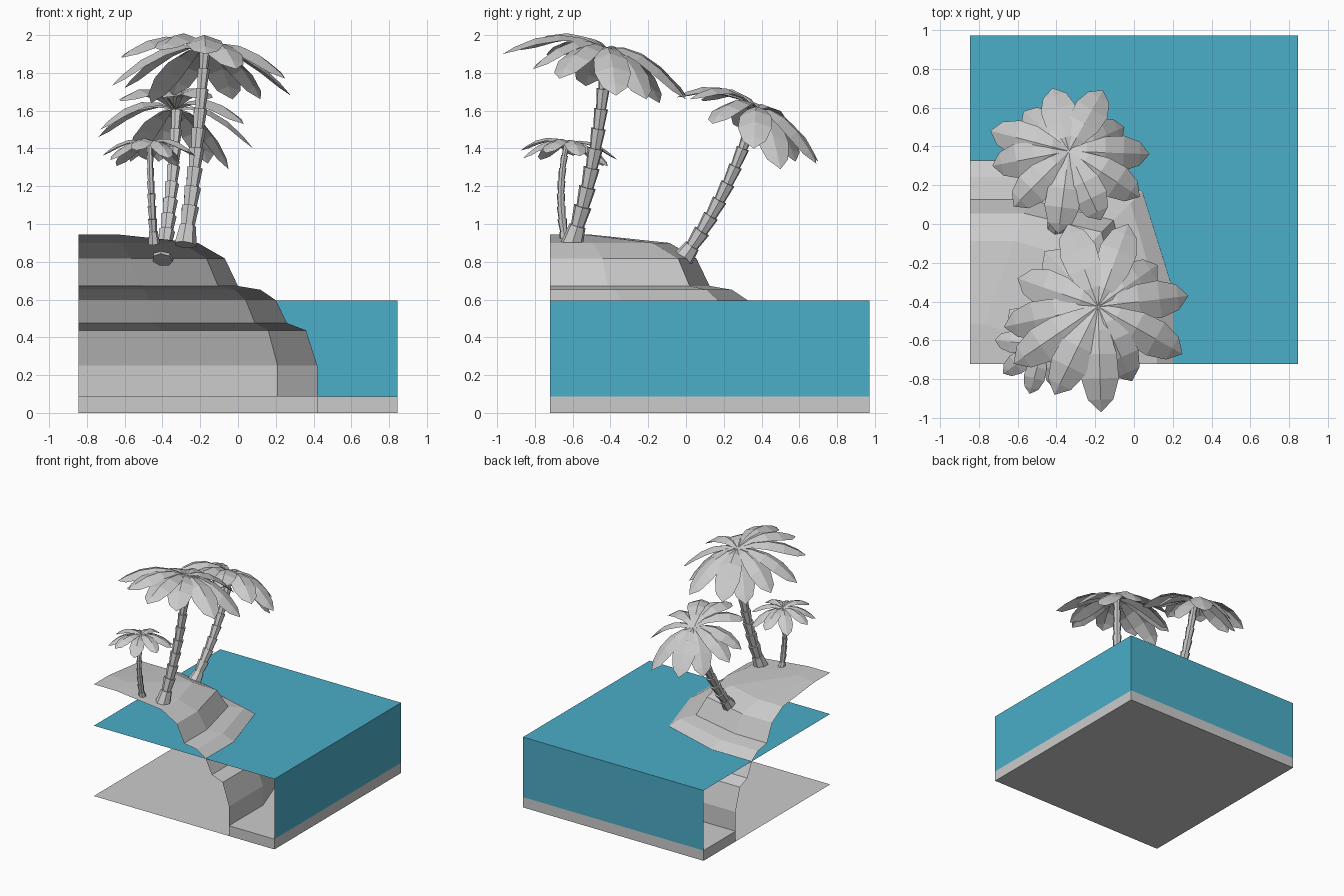
import bpy, math
from mathutils import Vector

if "Cube" in bpy.data.objects:
    bpy.data.objects.remove(bpy.data.objects["Cube"])

X0, Y0, X1, Y1 = -0.845, -0.72, 0.845, 0.972
WATER, BED = 0.595, 0.087


def make(name, verts, faces):
    me = bpy.data.meshes.new(name)
    me.from_pydata([tuple(v) for v in verts], [], faces)
    me.update()
    ob = bpy.data.objects.new(name, me)
    bpy.context.collection.objects.link(ob)
    return ob


# Island shell: rounded quarter contours around the front-left corner,
# open on the front and left cut sides. Each level: (reach, height, corner ratio)
levels = [(1.265, BED, .834), (1.265, .25, .834), (1.205, .437, .834), (1.105, .475, .846),
          (1.045, .597, .848), (.963, .652, .86), (.845, .672, .875), (.775, .818, .875),
          (.632, .9, .86), (.205, .945, .84)]
verts, faces = [], []
for r, z, k in levels:
    m, c = r * .36, r * k
    for a, b in ((r, 0), (r, m), (c, c), (m, r), (0, r)):
        verts.append((X0 + a, Y0 + b, z))
for i in range(len(levels) - 1):
    for j in range(4):
        p = i * 5 + j
        faces.append((p, p + 1, p + 6, p + 5))
n = len(verts)
verts.append((X0, Y0, levels[-1][1]))
faces.append((n - 5, n - 4, n - 3, n - 2, n - 1, n))
make("island", verts, faces)

# Seabed slab: floor around the island, low side walls and full underside
ring = verts[:5]
r0 = levels[0][0]
sv = list(ring) + [(X1, Y0, BED), (X1, Y1, BED), (X0, Y1, BED),
                   (X0, Y0, 0), (X1, Y0, 0), (X1, Y1, 0), (X0, Y1, 0),
                   (X0 + r0, Y0, 0), (X0, Y0 + r0, 0)]
make("seabed", sv, [(0, 5, 6, 7, 4, 3, 2, 1), (12, 9, 5, 0), (9, 10, 6, 5),
                    (10, 11, 7, 6), (11, 13, 4, 7), (8, 13, 11, 10, 9, 12)])

# Water: surface plus the right and back walls
water = make("water", [(X0, Y0, WATER), (X1, Y0, WATER), (X1, Y1, WATER), (X0, Y1, WATER),
                       (X1, Y0, BED), (X1, Y1, BED), (X0, Y1, BED)],
             [(0, 1, 2, 3), (4, 5, 2, 1), (5, 6, 3, 2)])
mat = bpy.data.materials.new("water_blue")
mat.diffuse_color = (0.07, 0.42, 0.58, 1)
mat.use_nodes = True
mat.node_tree.nodes["Principled BSDF"].inputs["Base Color"].default_value = mat.diffuse_color
water.data.materials.append(mat)


def bezier(a, b, c, t):
    return a * (1 - t) ** 2 + b * 2 * t * (1 - t) + c * t * t


def trunk(name, base, mid, top, r_base, r_top, segs, sides=7):
    """Stacked frustums that widen upward, following a curve through mid."""
    a, m, c = Vector(base), Vector(mid), Vector(top)
    b = m * 2 - (a + c) / 2
    vs, fs = [], []
    for i in range(segs):
        t0, t1 = i / segs, (i + 1) / segs
        p0, p1 = bezier(a, b, c, t0), bezier(a, b, c, t1)
        rot = Vector((0, 0, 1)).rotation_difference(p1 - p0)
        r = r_base + (r_top - r_base) * t0
        lo, hi = (r * 1.35, r) if i == 0 else (r * .85, r * 1.12)
        s = len(vs)
        for p, rad in ((p0, lo), (p1, hi)):
            for j in range(sides):
                w = 2 * math.pi * j / sides
                vs.append(p + rot @ Vector((rad * math.cos(w), rad * math.sin(w), 0)))
        for j in range(sides):
            k = (j + 1) % sides
            fs.append((s + j, s + k, s + sides + k, s + sides + j))
        fs.append(tuple(s + sides - 1 - j for j in range(sides)))
        fs.append(tuple(s + sides + j for j in range(sides)))
    make(name, vs, fs)


def crown(name, centre, tips, width, arch):
    """Arched, ridge-folded leaves running from the centre to each tip."""
    c = Vector(centre)
    stations = [(0, .12), (.22, .55), (.45, .92), (.68, 1), (.88, .68)]
    vs, fs = [], []
    for tip in tips:
        t = Vector(tip)
        ctrl = (c + t) / 2 + Vector((0, 0, arch))
        d = t - c
        side = Vector((-d.y, d.x, 0)).normalized()
        s = len(vs)
        for u, w in stations:
            p = bezier(c, ctrl, t, u)
            drop = Vector((0, 0, -.35 * w * width))
            vs += [p - side * w * width + drop, p, p + side * w * width + drop]
        vs.append(t)
        for i in range(len(stations) - 1):
            q = s + i * 3
            fs += [(q, q + 3, q + 4, q + 1), (q + 1, q + 4, q + 5, q + 2)]
        q, e = s + 12, s + 15
        fs += [(q, e, q + 1), (q + 1, e, q + 2)]
    make(name, vs, fs)


# Tall palm
trunk("tall_palm_trunk", (-.28, -.605, .89), (-.22, -.48, 1.4), (-.175, -.425, 1.93), .045, .026, 10)
crown("tall_palm_leaves", (-.185, -.425, 1.935),
      [(-.34, .0, 1.68), (-.03, .0, 1.66), (.12, -.21, 1.66), (.28, -.37, 1.68), (.25, -.67, 1.77),
       (-.01, -.81, 1.82), (-.17, -.97, 1.9), (-.41, -.88, 1.92), (-.62, -.72, 1.88),
       (-.67, -.53, 1.73), (-.6, -.28, 1.72), (-.46, -.14, 1.64)], .097, .165)

# Leaning palm
trunk("leaning_palm_trunk", (-.4, -.02, .81), (-.355, .2, 1.17), (-.325, .37, 1.6), .042, .026, 9)
crown("leaning_palm_leaves", (-.335, .375, 1.61),
      [(-.42, .7, 1.33), (-.16, .69, 1.32), (-.05, .5, 1.29), (.08, .36, 1.4), (.03, .14, 1.53),
       (-.17, .02, 1.66), (-.39, -.05, 1.67), (-.62, .09, 1.65), (-.73, .3, 1.5),
       (-.74, .48, 1.46), (-.57, .58, 1.33)], .09, .17)

# Small palm
trunk("small_palm_trunk", (-.445, -.635, .895), (-.46, -.662, 1.16), (-.468, -.63, 1.43), .024, .015, 8)
small = []
for i in range(9):
    w = 2 * math.pi * (i + .35) / 9
    small.append((-.468 + .25 * math.cos(w), -.625 + .26 * math.sin(w),
                  1.345 - .025 * math.sin(w) + .02 * (-1) ** i))
crown("small_palm_leaves", (-.468, -.625, 1.43), small, .055, .09)
